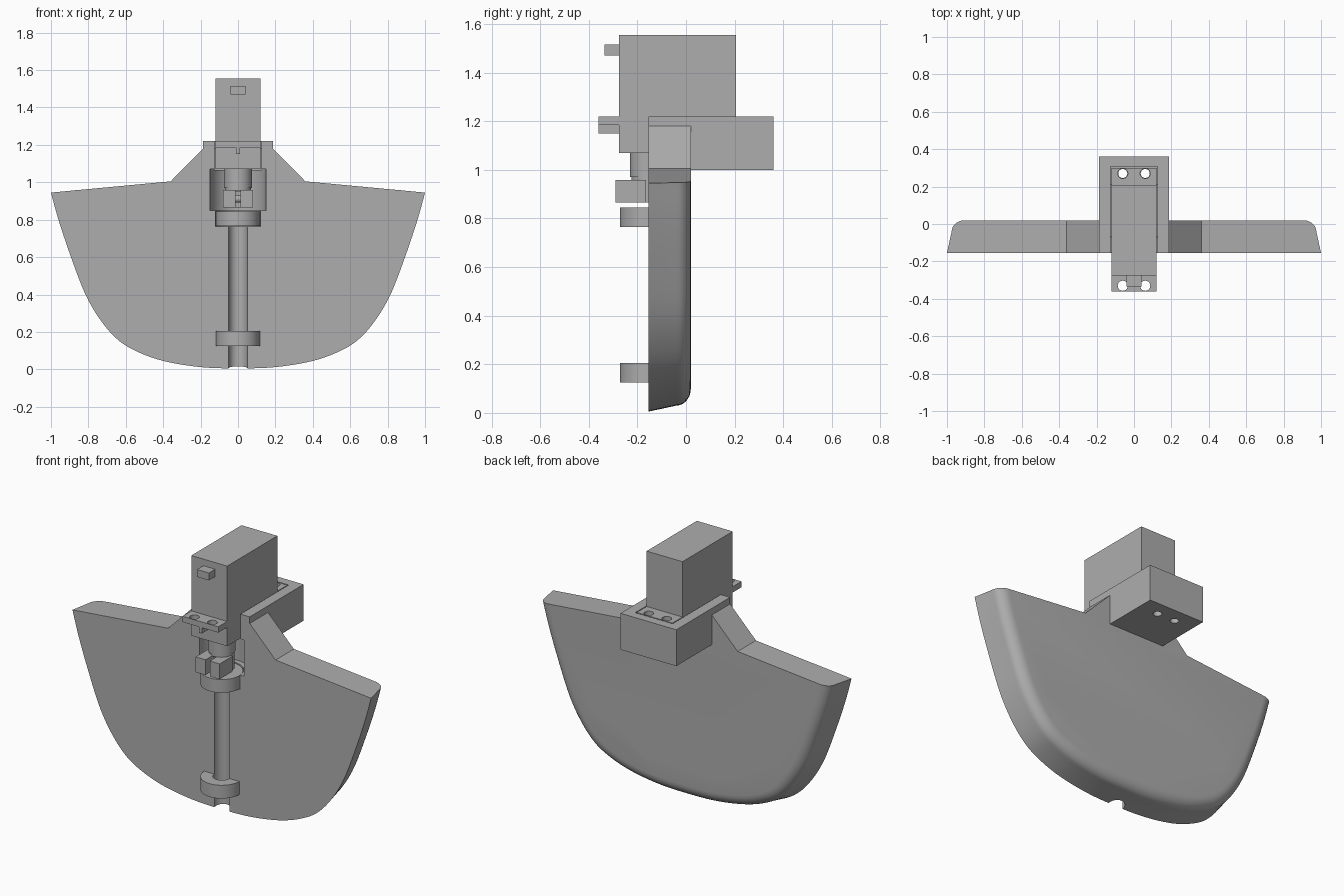
import bpy, bmesh, math
from mathutils import Vector

if "Cube" in bpy.data.objects:
    bpy.data.objects.remove(bpy.data.objects["Cube"])

grey = bpy.data.materials.new("plain grey")
grey.use_nodes = True
COLOUR = (0.42, 0.42, 0.42, 1)
grey.diffuse_color = COLOUR
grey.node_tree.nodes["Principled BSDF"].inputs["Base Color"].default_value = COLOUR
AXIS_Y = -0.155  # shaft axis lies in the plate's front face


def finish(name, bm):
    bmesh.ops.recalc_face_normals(bm, faces=bm.faces)
    mesh = bpy.data.meshes.new(name)
    bm.to_mesh(mesh)
    bm.free()
    mesh.materials.append(grey)
    obj = bpy.data.objects.new(name, mesh)
    bpy.context.collection.objects.link(obj)
    return obj


def box(name, x, y, z):
    bm = bmesh.new()
    bmesh.ops.create_cube(bm, size=1)
    for v in bm.verts:
        v.co = [lo + (c + 0.5) * (hi - lo) for c, (lo, hi) in zip(v.co, (x, y, z))]
    return finish(name, bm)


def rod(name, start, end, radius, sides=48):
    start, end = Vector(start), Vector(end)
    bm = bmesh.new()
    bmesh.ops.create_cone(bm, cap_ends=True, segments=sides, radius1=radius,
                          radius2=radius, depth=(end - start).length)
    turn = (end - start).to_track_quat('Z', 'Y')
    for v in bm.verts:
        v.co = turn @ v.co + (start + end) / 2
    return finish(name, bm)


def upright(name, radius, z0, z1, x=0, y=AXIS_Y):
    return rod(name, (x, y, z0), (x, y, z1), radius)


def combine(obj, tools, operation='DIFFERENCE'):
    bpy.context.view_layer.objects.active = obj
    for tool in tools:
        mod = obj.modifiers.new("combine", 'BOOLEAN')
        mod.object, mod.operation, mod.solver = tool, operation, 'EXACT'
        bpy.ops.object.modifier_apply(modifier=mod.name)
        bpy.data.objects.remove(tool)


def smooth_curve(points, steps=6):
    out = []
    for i in range(len(points) - 1):
        p = [Vector(points[max(0, min(len(points) - 1, i + k))]) for k in (-1, 0, 1, 2)]
        for s in range(steps):
            t = s / steps
            out.append(0.5 * (2 * p[1] + (p[2] - p[0]) * t
                              + (2 * p[0] - 5 * p[1] + 4 * p[2] - p[3]) * t ** 2
                              + (3 * p[1] - p[0] - 3 * p[2] + p[3]) * t ** 3))
    return out + [Vector(points[-1])]


# Shield plate: drafted outline with a rounded back edge
half = [(0.2, 0.012), (0.4, 0.045), (0.55, 0.1), (0.65, 0.165), (0.74, 0.27),
        (0.82, 0.41), (0.9, 0.62), (0.96, 0.8), (1, 0.945)]
curve = smooth_curve([(-x, z) for x, z in reversed(half)] + [(0, 0.005)] + half)
neck = [(0.36, 1.005), (0.187, 1.18), (-0.187, 1.18), (-0.36, 1.005)]
profile = [(AXIS_Y, 0), (-0.04, 0.025)]
for k in range(1, 8):
    a = k / 7 * math.pi / 2
    profile.append((-0.04 + 0.06 * math.sin(a), 0.025 + 0.07 * (1 - math.cos(a))))
bm = bmesh.new()
rings = []
for y, inset in profile:
    ring = []
    for i, p in enumerate(curve):
        if i in (0, len(curve) - 1):
            q = p + Vector((-inset if i else inset, inset * 0.094))
        else:
            d = (curve[i + 1] - curve[i - 1]).normalized()
            q = p + inset * Vector((-d.y, d.x))
        ring.append(bm.verts.new((q.x, y, q.y)))
    ring += [bm.verts.new((x, y, z)) for x, z in neck]
    rings.append(ring)
for a, b in zip(rings, rings[1:]):
    for i in range(len(a)):
        j = (i + 1) % len(a)
        bm.faces.new((a[i], a[j], b[j], b[i]))
bm.faces.new(rings[0])
bm.faces.new(rings[-1])
plate = finish("shield_plate", bm)

# Motor tray joined to the plate, then pockets, groove and holes cut
combine(plate, [box("tray", (-0.187, 0.187), (AXIS_Y, 0.36), (1.0, 1.22))], 'UNION')
cuts = [box("body_pocket", (-0.125, 0.125), (-0.5, 0.212), (1.065, 1.4)),
        box("flange_pocket", (-0.125, 0.125), (-0.5, 0.307), (1.18, 1.4)),
        upright("coupler_pocket", 0.15, 0.85, 1.07),
        upright("upper_ring_pocket", 0.121, 0.763, 0.86),
        upright("lower_ring_pocket", 0.121, 0.115, 0.22),
        upright("shaft_groove", 0.05, -0.1, 0.9)]
for side in (-1, 1):
    for x, z in ((0.585, 0.44), (0.235, 0.245)):
        cuts.append(rod("bolt_hole", (side * x, -0.3, z), (side * x, 0.2, z), 0.05))
    cuts.append(upright("tray_hole", 0.024, 0.9, 1.3, side * 0.06, 0.27))
combine(plate, cuts)

# Bearing rings around the shaft groove
for name, z0, z1 in (("upper_ring", 0.765, 0.845), ("lower_ring", 0.125, 0.205)):
    ring = upright(name, 0.117, z0, z1)
    combine(ring, [upright("ring_bore", 0.05, z0 - 0.1, z1 + 0.1)])

# Motor body, plug and mounting flange
box("motor_body", (-0.12, 0.12), (-0.275, 0.205), (1.07, 1.555))
box("motor_plug", (-0.04, 0.04), (-0.335, -0.275), (1.47, 1.515))
for name, y0, y1, hole_y in (("front_flange", -0.36, -0.275, -0.33),
                             ("back_flange", 0.205, 0.3, 0.27)):
    flange = box(name, (-0.12, 0.12), (y0, y1), (1.185, 1.22))
    combine(flange, [upright("flange_hole", 0.027, 1.1, 1.3, s * 0.06, hole_y)
                     for s in (-1, 1)])
box("flange_rib", (-0.01, 0.01), (-0.36, -0.275), (1.15, 1.185))
upright("output_shaft", 0.075, 0.97, 1.07)

# Clamp coupler: bored hub with two slotted ears and a cross screw
hub = upright("coupler_hub", 0.07, 0.865, 0.97)
combine(hub, [upright("hub_bore", 0.04, 0.8, 0.95),
              box("hub_slot", (-0.014, 0.014), (-0.4, AXIS_Y), (0.8, 0.955))])
for name, s in (("left_ear", 1), ("right_ear", -1)):
    ear = box(name, sorted((s * 0.014, s * 0.08)), (-0.29, -0.165), (0.865, 0.958))
    combine(ear, [rod("screw_seat", (s * 0.05, -0.208, 0.911), (s * 0.1, -0.208, 0.911), 0.032),
                  upright("ear_bore", 0.04, 0.8, 1)])
rod("clamp_screw", (-0.065, -0.208, 0.911), (0.065, -0.208, 0.911), 0.02, 24)

# Smooth the curved faces, keep hard edges
for obj in bpy.context.scene.objects:
    if obj.type == 'MESH':
        bpy.ops.object.select_all(action='DESELECT')
        obj.select_set(True)
        bpy.context.view_layer.objects.active = obj
        bpy.ops.object.shade_smooth_by_angle(angle=math.radians(30))
